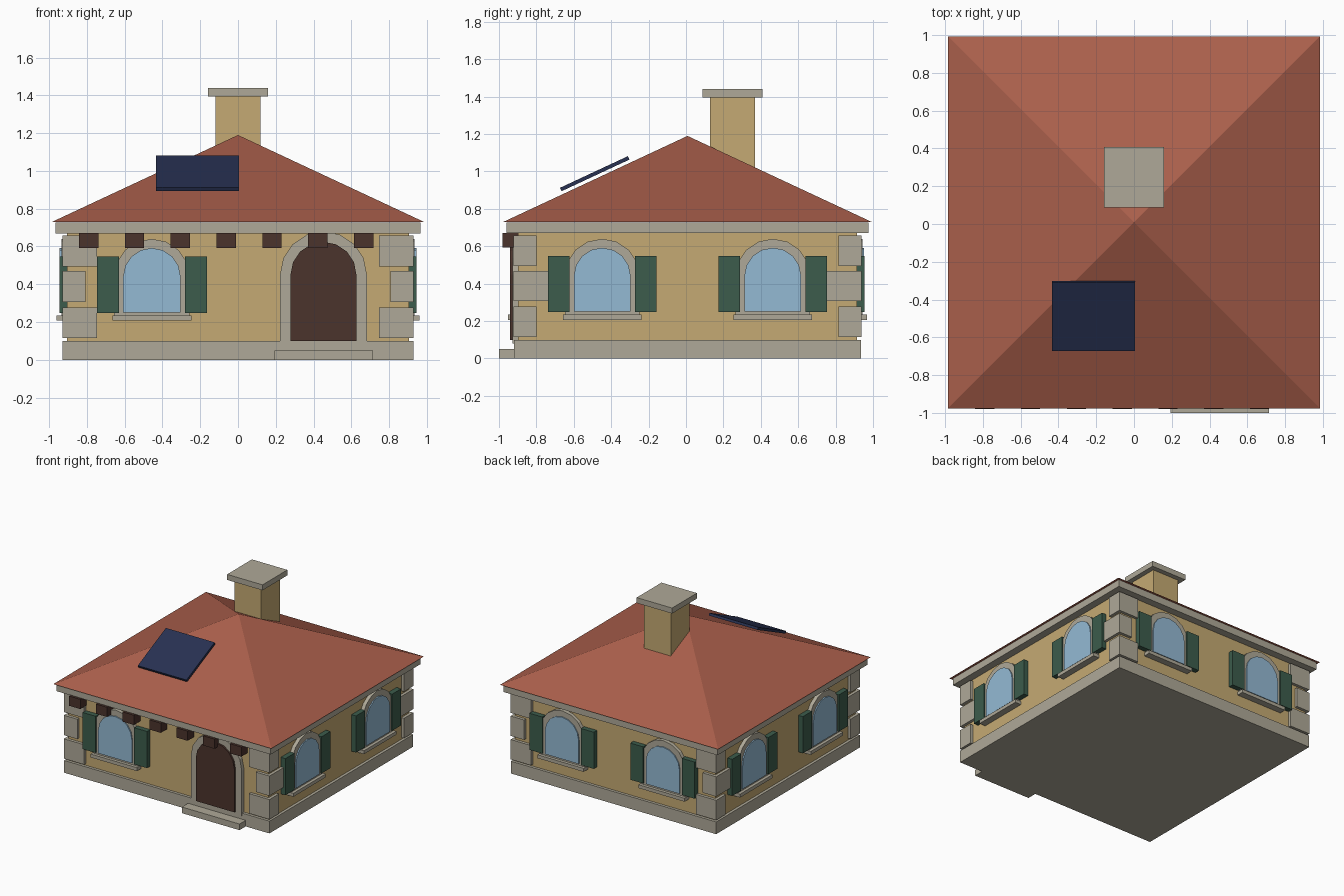
import bpy, bmesh, math
from mathutils import Matrix, Vector

if "Cube" in bpy.data.objects:
    bpy.data.objects.remove(bpy.data.objects["Cube"])

CY = 0.008      # house centre in y
WALL = 0.905    # half width of the walls


def material(name, r, g, b):
    m = bpy.data.materials.new(name)
    lin = [((c / 255 + 0.055) / 1.055) ** 2.4 for c in (r, g, b)]
    m.diffuse_color = (*lin, 1)
    m.use_nodes = True
    m.node_tree.nodes["Principled BSDF"].inputs["Base Color"].default_value = m.diffuse_color
    return m


PLASTER = material("ochre plaster", 197, 170, 115)
STONE = material("grey stone", 175, 169, 152)
ROOF = material("terracotta", 170, 95, 75)
WOOD = material("dark brown wood", 75, 51, 44)
GREEN = material("green paint", 60, 92, 76)
GLASS = material("light blue glass", 148, 186, 212)
PANEL = material("navy panel", 40, 49, 82)


def finish(name, bm, mat, turn=0):
    """Turn a part by quarter turns onto its side of the house and add it."""
    bm.transform(Matrix.Translation((0, CY, 0)) @ Matrix.Rotation(turn * math.pi / 2, 4, 'Z'))
    bmesh.ops.recalc_face_normals(bm, faces=bm.faces)
    me = bpy.data.meshes.new(name)
    bm.to_mesh(me)
    bm.free()
    me.materials.append(mat)
    ob = bpy.data.objects.new(name, me)
    bpy.context.collection.objects.link(ob)
    return ob


def box(name, mat, x0, x1, y0, y1, z0, z1, turn=0):
    bm = bmesh.new()
    mid = Vector((x0 + x1, y0 + y1, z0 + z1)) / 2
    size = Matrix.Diagonal((x1 - x0, y1 - y0, z1 - z0, 1))
    bmesh.ops.create_cube(bm, size=1, matrix=Matrix.Translation(mid) @ size)
    return finish(name, bm, mat, turn)


def arch(name, mat, x, half, z0, spring, out, turn=0, steps=8):
    """Round-topped slab standing out from the front wall."""
    pts = [(x - half, z0), (x + half, z0)]
    for i in range(steps + 1):
        a = math.pi * i / steps
        pts.append((x + half * math.cos(a), spring + half * math.sin(a)))
    bm = bmesh.new()
    face = bm.faces.new([bm.verts.new((px, -WALL + 0.02, pz)) for px, pz in pts])
    ext = bmesh.ops.extrude_face_region(bm, geom=[face])
    verts = [v for v in ext["geom"] if isinstance(v, bmesh.types.BMVert)]
    bmesh.ops.translate(bm, verts=verts, vec=(0, WALL - 0.02 - out, 0))
    return finish(name, bm, mat, turn)


def square(name, mat, h, z0, z1):
    return box(name, mat, -h, h, -h, h, z0, z1)


# Main body
square("base", STONE, 0.928, 0, 0.10)
square("walls", PLASTER, WALL, 0.10, 0.68)
square("cornice", STONE, 0.967, 0.67, 0.728)

# Hipped roof
bm = bmesh.new()
bmesh.ops.create_cone(bm, cap_ends=True, segments=4, radius1=0.985 * math.sqrt(2), radius2=0,
                      depth=0.46, matrix=Matrix.Translation((0, 0, 0.96))
                      @ Matrix.Rotation(math.pi / 4, 4, 'Z'))
bmesh.ops.remove_doubles(bm, verts=bm.verts, dist=1e-4)
finish("roof", bm, ROOF)

# Chimney
box("chimney", PLASTER, -0.12, 0.12, 0.12, 0.36, 0.95, 1.395)
box("chimney_cap", STONE, -0.16, 0.16, 0.08, 0.40, 1.395, 1.44)

# Tilted roof panel
panel = box("roof_panel", PANEL, -0.22, 0.22, -0.20, 0.20, -0.01, 0.01)
panel.data.transform(Matrix.Translation((-0.214, -0.488, 0.988))
                     @ Matrix.Rotation(math.radians(25), 4, 'X')
                     @ Matrix.Translation((0, -CY, 0)))

# Corner stones, alternating long and short sides
Q = 0.929
for sx in (-1, 1):
    for sy in (-1, 1):
        for z0, lx, ly in ((0.115, 0.745, 0.807), (0.307, 0.807, 0.745), (0.495, 0.745, 0.807)):
            xs = sorted((sx * lx, sx * Q))
            ys = sorted((sy * ly, sy * Q))
            box("corner_stone", STONE, *xs, *ys, z0, z0 + 0.162)


# Windows with frame, sill and open shutters
def window(x, turn):
    arch("window_frame", STONE, x, 0.20, 0.233, 0.44, 0.935, turn)
    arch("window_glass", GLASS, x, 0.152, 0.25, 0.44, 0.944, turn)
    box("window_sill", STONE, x - 0.209, x + 0.209, -0.96, -WALL + 0.01, 0.207, 0.235, turn)
    for s in (-1, 1):
        xs = sorted((x + s * 0.175, x + s * 0.291))
        box("shutter", GREEN, *xs, -0.946, -WALL + 0.01, 0.248, 0.547, turn)


window(-0.456, 0)
for turn in (1, 2, 3):
    for x in (-0.456, 0.456):
        window(x, turn)

# Door with stone surround and step
arch("door_surround", STONE, 0.4525, 0.23, 0.08, 0.45, 0.935)
arch("door", WOOD, 0.4525, 0.1745, 0.10, 0.45, 0.950)
box("door_step", STONE, 0.193, 0.714, -1.008, -0.90, 0, 0.05)

# Beam ends under the front eave
for i in range(7):
    x = -0.79 + 0.2425 * i
    box("beam_end", WOOD, x - 0.051, x + 0.051, -0.988, -0.89, 0.593, 0.672)
